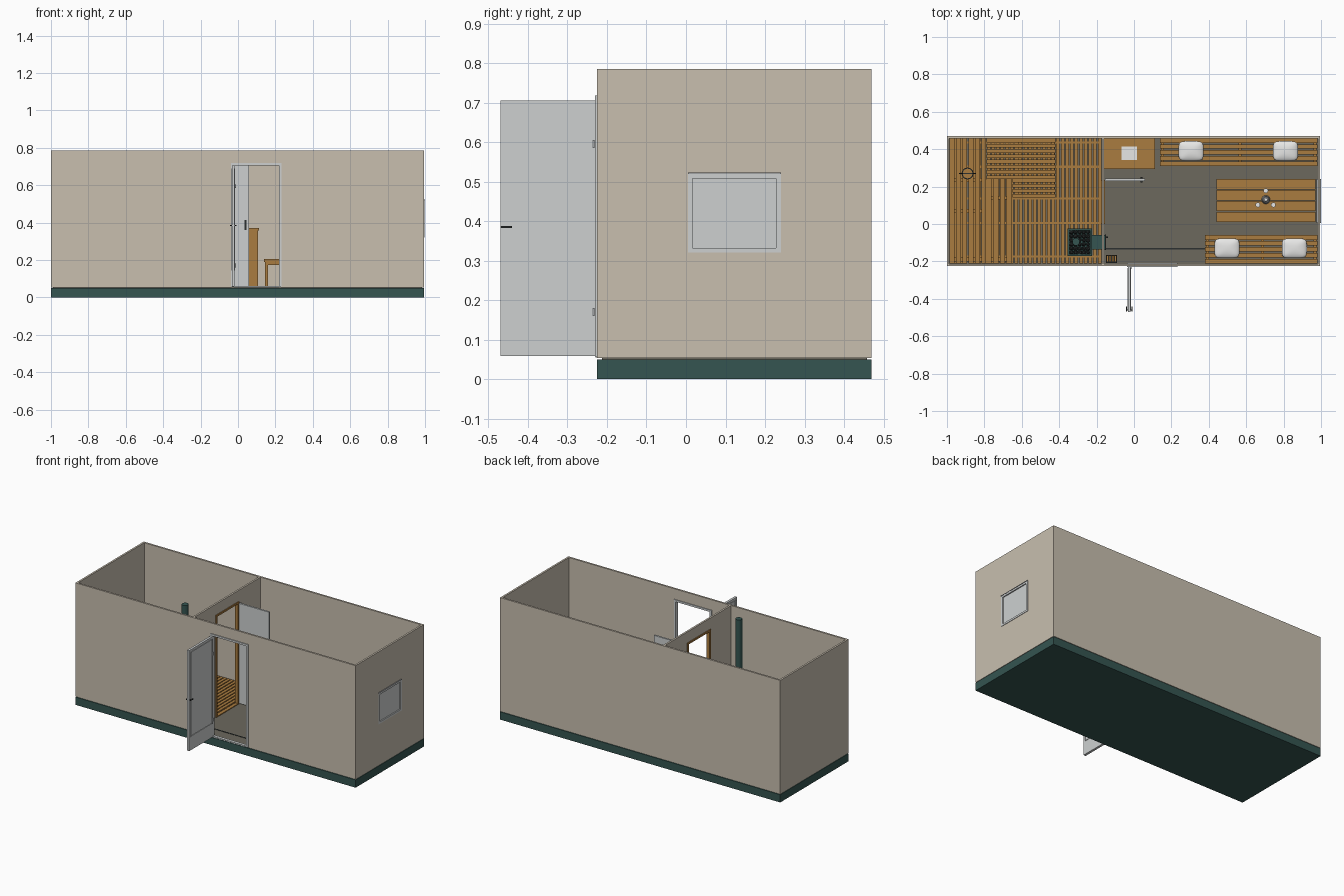
import bpy, bmesh, math, random
from mathutils import Matrix, Vector

random.seed(4)


def material(name, rgb):
    m = bpy.data.materials.new(name)
    m.diffuse_color = (*rgb, 1)
    return m


BEIGE = material("beige_wall", (0.58, 0.52, 0.43))
GREEN = material("dark_green", (0.035, 0.09, 0.082))
WOOD = material("warm_wood", (0.40, 0.20, 0.05))
WHITE = material("soft_white", (0.80, 0.80, 0.79))
PALE = material("pale_grey", (0.61, 0.63, 0.63))
FLOOR = material("stone_floor", (0.15, 0.14, 0.11))
DARK = material("dark_metal", (0.025, 0.03, 0.03))
STEEL = material("steel_grey", (0.35, 0.36, 0.37))


def finish(name, bm, mat, smooth=False):
    me = bpy.data.meshes.new(name)
    bm.to_mesh(me)
    bm.free()
    ob = bpy.data.objects.new(name, me)
    bpy.context.collection.objects.link(ob)
    me.materials.append(mat)
    if smooth:
        for p in me.polygons:
            p.use_smooth = True
    return ob


def boxes(name, mat, *items):
    """One object from boxes given as x0, x1, y0, y1, z0, z1."""
    bm = bmesh.new()
    for x0, x1, y0, y1, z0, z1 in items:
        mx = Matrix.Translation(((x0 + x1) / 2, (y0 + y1) / 2, (z0 + z1) / 2))
        mx = mx @ Matrix.Diagonal((x1 - x0, y1 - y0, z1 - z0, 1))
        bmesh.ops.create_cube(bm, size=1, matrix=mx)
    return finish(name, bm, mat)


def cylinder(name, mat, x, y, z0, z1, r0, r1=None, n=16):
    bm = bmesh.new()
    bmesh.ops.create_cone(bm, cap_ends=True, segments=n, radius1=r0,
                          radius2=r0 if r1 is None else r1, depth=z1 - z0,
                          matrix=Matrix.Translation((x, y, (z0 + z1) / 2)))
    return finish(name, bm, mat)


def cut(ob, *box):
    cutter = boxes("cutter", BEIGE, box)
    cutter.hide_render = True
    mod = ob.modifiers.new("cut", 'BOOLEAN')
    mod.operation, mod.solver, mod.object = 'DIFFERENCE', 'EXACT', cutter
    bpy.context.view_layer.objects.active = ob
    bpy.ops.object.modifier_apply(modifier=mod.name)
    bpy.data.objects.remove(cutter)


def slats(x0, x1, y0, y1, z0, z1, n, along, gap=0.007):
    """Box list for n parallel slats running along x or y."""
    a, b = (y0, y1) if along == 'x' else (x0, x1)
    step = (b - a + gap) / n
    runs = [(a + i * step, a + (i + 1) * step - gap) for i in range(n)]
    if along == 'x':
        return [(x0, x1, s, e, z0, z1) for s, e in runs]
    return [(s, e, y0, y1, z0, z1) for s, e in runs]


# Base and floor
boxes("base", GREEN, (-1, 0.995, -0.225, 0.47, 0, 0.05))
boxes("floor", FLOOR, (-0.988, 0.983, -0.213, 0.458, 0.05, 0.057))
boxes("floor_strip", DARK, (-0.158, 0.38, -0.136, -0.129, 0.057, 0.059))

# Open-topped shell with two rooms, doorways and a window opening
shell = boxes("walls", BEIGE, (-1, 0.995, -0.225, 0.47, 0.053, 0.785))
cut(shell, -0.988, -0.172, -0.213, 0.458, 0, 1)
cut(shell, -0.160, 0.983, -0.213, 0.458, 0, 1)
cut(shell, -0.035, 0.23, -0.3, -0.2, 0, 0.715)
cut(shell, -0.2, -0.1, 0.0, 0.235, 0, 0.715)
cut(shell, 0.9, 1.1, 0.015, 0.23, 0.33, 0.51)

# Window
boxes("window_frame", PALE,
      (0.979, 0.998, 0.005, 0.017, 0.32, 0.52), (0.979, 0.998, 0.228, 0.24, 0.32, 0.52),
      (0.979, 0.998, 0.017, 0.228, 0.32, 0.332), (0.979, 0.998, 0.017, 0.228, 0.508, 0.52))
boxes("window_glass", PALE, (0.986, 0.991, 0.015, 0.23, 0.33, 0.51))
boxes("window_drip_rail", STEEL, (0.975, 1.0, 0.005, 0.24, 0.519, 0.523))

# Entrance frame and open door
boxes("entrance_frame", PALE,
      (-0.037, -0.021, -0.231, -0.208, 0.057, 0.718), (0.22, 0.232, -0.231, -0.208, 0.057, 0.718),
      (-0.021, 0.22, -0.231, -0.208, 0.706, 0.718), (-0.021, 0.22, -0.229, -0.21, 0.054, 0.062))
boxes("entrance_door", PALE, (-0.033, -0.018, -0.47, -0.231, 0.058, 0.705))
mould = []
for x0, x1 in ((-0.036, -0.033), (-0.018, -0.015)):
    mould += [(x0, x1, -0.458, -0.453, 0.145, 0.69), (x0, x1, -0.24, -0.235, 0.145, 0.69),
              (x0, x1, -0.453, -0.24, 0.145, 0.15), (x0, x1, -0.453, -0.24, 0.685, 0.69)]
boxes("entrance_door_moulding", PALE, *mould)
boxes("entrance_door_hinges", STEEL, *[(-0.019, -0.012, -0.238, -0.232, z, z + 0.02) for z in (0.16, 0.585)])
boxes("entrance_door_handle", DARK, (-0.042, -0.009, -0.463, -0.457, 0.382, 0.388),
      (-0.042, -0.038, -0.469, -0.44, 0.382, 0.388), (-0.013, -0.009, -0.469, -0.44, 0.382, 0.388))

# Inner doorway and open inner door
boxes("inner_door_frame", WOOD,
      (-0.177, -0.155, 0.0, 0.012, 0.057, 0.715), (-0.177, -0.155, 0.223, 0.235, 0.057, 0.715),
      (-0.177, -0.155, 0.012, 0.223, 0.703, 0.715), (-0.177, -0.155, 0.012, 0.223, 0.057, 0.062))
boxes("inner_door", PALE, (-0.155, 0.06, 0.23, 0.242, 0.062, 0.705))
boxes("inner_door_handles", DARK, (0.034, 0.046, 0.222, 0.23, 0.36, 0.415),
      (0.034, 0.046, 0.242, 0.25, 0.36, 0.415))

# Cabinet with basin
boxes("cabinet", WOOD, (-0.158, 0.108, 0.302, 0.457, 0.057, 0.358),
      (-0.16, 0.112, 0.295, 0.458, 0.358, 0.372))
boxes("basin", WHITE, (-0.067, 0.017, 0.342, 0.415, 0.372, 0.378))


# Seats and table in the lounge
def seat(name, x0, x1, y0, y1):
    items = slats(x0, x1, y0, y1, 0.19, 0.205, 5, 'x')
    for x in (x0 + 0.005, (x0 + x1) / 2, x1 - 0.02):
        items += [(x, x + 0.015, y, y + 0.015, 0.057, 0.19) for y in (y0 + 0.003, y1 - 0.018)]
        items.append((x, x + 0.015, y0 + 0.018, y1 - 0.018, 0.17, 0.19))
    items += [(x0 + 0.02, x1 - 0.02, y, y + 0.01, 0.172, 0.188) for y in (y0 + 0.005, y1 - 0.015)]
    boxes(name, WOOD, *items)


seat("back_seat", 0.14, 0.98, 0.31, 0.457)
seat("front_seat", 0.38, 0.98, -0.211, -0.06)
boxes("table_top", WOOD, *slats(0.44, 0.97, 0.01, 0.24, 0.295, 0.31, 4, 'x', 0.003))
boxes("table_legs", WOOD, *[(x, x + 0.022, y, y + 0.022, 0.057, 0.295)
                            for x in (0.46, 0.928) for y in (0.03, 0.198)],
      (0.46, 0.95, 0.03, 0.04, 0.27, 0.295), (0.46, 0.95, 0.21, 0.22, 0.27, 0.295))

# Rounded cushions
for i, (x, y) in enumerate([(0.305, 0.39), (0.81, 0.39), (0.497, -0.13), (0.857, -0.13)]):
    bm = bmesh.new()
    bmesh.ops.create_cube(bm, size=2)
    bmesh.ops.subdivide_edges(bm, edges=bm.edges[:], cuts=7, use_grid_fill=True)
    for v in bm.verts:
        p = v.co
        r = sum(abs(c) ** 5 for c in p) ** 0.2
        p /= r
        puff = 1 - 0.35 * max(abs(p.x), abs(p.y)) ** 2
        v.co = Vector((x + 0.067 * p.x, y + 0.053 * p.y, 0.23 + 0.026 * p.z * puff))
    finish("cushion_%d" % (i + 1), bm, WHITE, True)

# Jug and cups
cylinder("jug_body", STEEL, 0.705, 0.13, 0.31, 0.355, 0.023, 0.017)
cylinder("jug_lid", WHITE, 0.705, 0.13, 0.355, 0.365, 0.013, 0.008)
for i, (x, y) in enumerate([(0.662, 0.102), (0.745, 0.102), (0.705, 0.178)]):
    cylinder("cup_%d" % (i + 1), WHITE, x, y, 0.31, 0.33, 0.009, 0.013)

# Sauna floor boards on cross battens
boxes("floor_boards", WOOD, *slats(-0.985, -0.175, -0.211, 0.456, 0.064, 0.072, 33, 'y', 0.006),
      *[(-0.985, -0.175, y, y + 0.012, 0.057, 0.064) for y in (-0.18, 0.0, 0.13, 0.3, 0.43)])

# Upper and lower sauna benches, each in an L shape
boxes("upper_bench", WOOD,
      *slats(-0.986, -0.79, -0.211, 0.457, 0.365, 0.38, 6, 'y', 0.008),
      *slats(-0.788, -0.42, 0.24, 0.457, 0.365, 0.38, 8, 'x', 0.008))
boxes("lower_bench", WOOD,
      *slats(-0.79, -0.652, -0.211, 0.24, 0.205, 0.22, 4, 'y', 0.008),
      *slats(-0.65, -0.42, 0.142, 0.24, 0.205, 0.22, 4, 'x', 0.008))
frame = []
for y in (-0.2, 0.06, 0.225):
    frame += [(-0.815, -0.795, y, y + 0.02, 0.072, 0.345), (-0.986, -0.795, y, y + 0.02, 0.345, 0.365)]
for y in (-0.2, 0.13):
    frame += [(-0.675, -0.655, y, y + 0.02, 0.072, 0.185), (-0.79, -0.655, y, y + 0.02, 0.185, 0.205)]
for x in (-0.62, -0.445):
    frame += [(x, x + 0.02, 0.245, 0.265, 0.072, 0.345), (x, x + 0.02, 0.245, 0.457, 0.345, 0.365),
              (x, x + 0.02, 0.145, 0.165, 0.072, 0.185), (x, x + 0.02, 0.145, 0.24, 0.185, 0.205)]
boxes("bench_frames", WOOD, *frame)

# Bucket with ladle on the upper bench
cylinder("bucket", DARK, -0.89, 0.27, 0.38, 0.43, 0.026, 0.032)
cylinder("bucket_water", WOOD, -0.89, 0.27, 0.43, 0.432, 0.026)
boxes("ladle", DARK, (-0.935, -0.845, 0.267, 0.273, 0.434, 0.439))

# Stove with stones, fire tunnel and chimney
boxes("stove", GREEN, (-0.345, -0.235, -0.16, -0.035, 0.085, 0.27),
      (-0.355, -0.345, -0.17, -0.025, 0.085, 0.31), (-0.235, -0.225, -0.17, -0.025, 0.085, 0.31),
      (-0.345, -0.235, -0.17, -0.16, 0.085, 0.31), (-0.345, -0.235, -0.035, -0.025, 0.085, 0.31),
      *[(x, x + 0.015, y, y + 0.015, 0.072, 0.085) for x in (-0.35, -0.245) for y in (-0.165, -0.045)])
boxes("fire_tunnel", GREEN, (-0.225, -0.155, -0.135, -0.06, 0.11, 0.22))
boxes("fire_door", DARK, (-0.155, -0.15, -0.14, -0.055, 0.105, 0.225),
      (-0.15, -0.14, -0.075, -0.068, 0.15, 0.18))
bm = bmesh.new()
for i in range(5):
    for j in range(6):
        pos = Vector((-0.334 + 0.022 * i, -0.152 + 0.0218 * j, 0.285 + random.uniform(0, 0.012)))
        mx = Matrix.Translation(pos) @ Matrix.Rotation(random.uniform(0, 3), 4, 'X')
        bmesh.ops.create_icosphere(bm, subdivisions=1, radius=random.uniform(0.011, 0.015), matrix=mx)
finish("stove_stones", bm, DARK)
cylinder("chimney", GREEN, -0.31, -0.095, 0.27, 0.783, 0.02)

# Firewood crate by the entrance
boxes("firewood_crate", DARK, (-0.15, -0.09, -0.208, -0.165, 0.057, 0.11))
boxes("firewood", WOOD, *slats(-0.147, -0.093, -0.204, -0.169, 0.11, 0.122, 4, 'y', 0.004))
